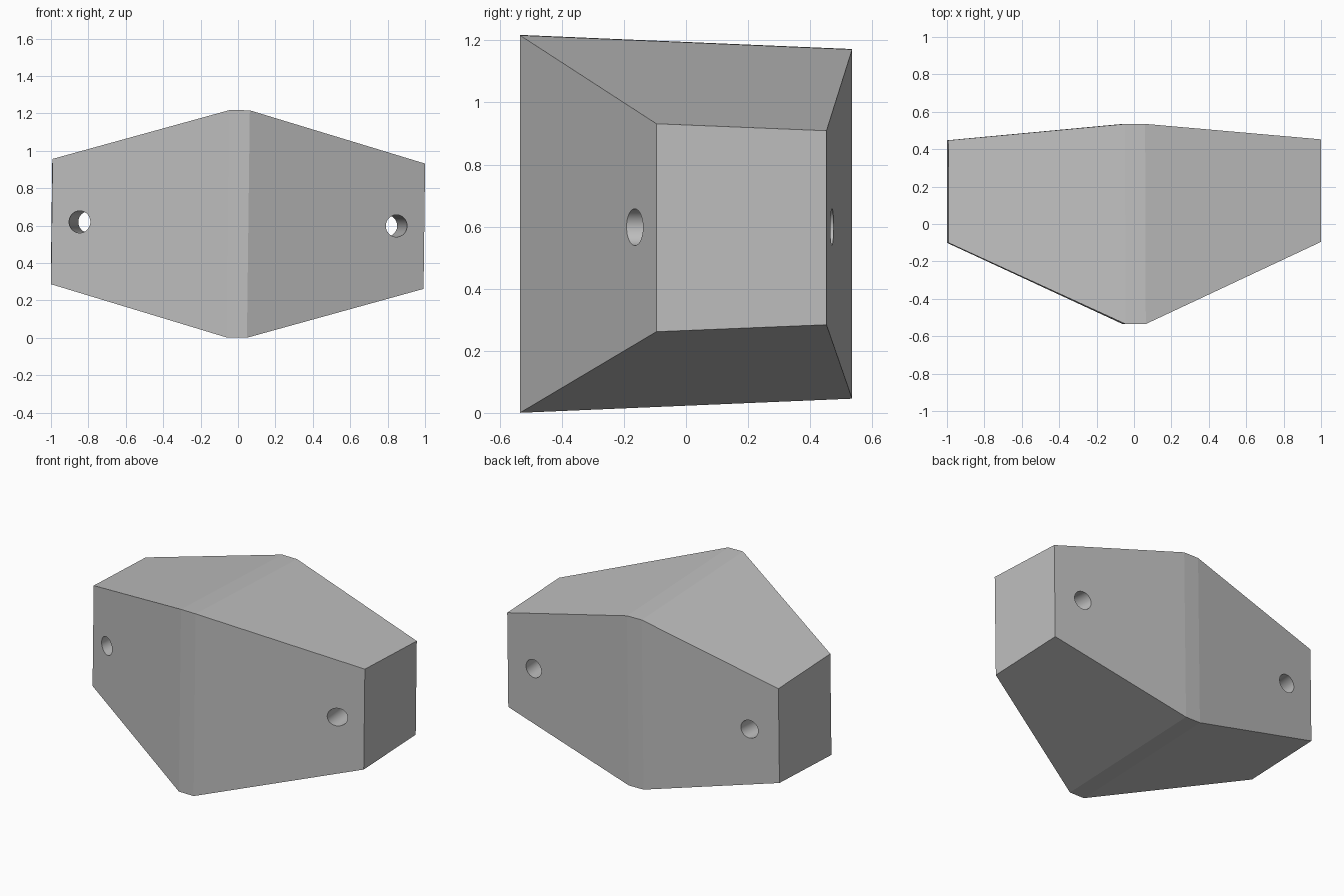
import bpy, bmesh, math
from mathutils import Vector, Matrix

if "Cube" in bpy.data.objects:
    bpy.data.objects.remove(bpy.data.objects["Cube"], do_unlink=True)

grey = bpy.data.materials.new("plain_grey")
grey.use_nodes = True
colour = (0.52, 0.52, 0.52, 1)
grey.diffuse_color = colour
grey.node_tree.nodes["Principled BSDF"].inputs["Base Color"].default_value = colour


def make_object(name, bm):
    bmesh.ops.recalc_face_normals(bm, faces=bm.faces[:])
    mesh = bpy.data.meshes.new(name)
    bm.to_mesh(mesh)
    bm.free()
    mesh.materials.append(grey)
    obj = bpy.data.objects.new(name, mesh)
    bpy.context.collection.objects.link(obj)
    return obj


# Body: trapezoid sections, tall at the flat middle ridge, small at the ends
END = (0.996, -0.098, 0.335, 0.45, 0.3125)
MID = (0.054, -0.535, 0.608, 0.535, 0.5625)

bm = bmesh.new()
rings = []
for side, section in ((-1, END), (-1, MID), (1, MID), (1, END)):
    x, front_y, front_h, back_y, back_h = section
    corners = ((front_y, -front_h), (front_y, front_h),
               (back_y, back_h), (back_y, -back_h))
    rings.append([bm.verts.new((side * x, y, z)) for y, z in corners])
for a, b in zip(rings, rings[1:]):
    for i in range(4):
        j = (i + 1) % 4
        bm.faces.new((a[i], a[j], b[j], b[i]))
bm.faces.new(rings[0])
bm.faces.new(rings[-1])
body = make_object("tapered_block", bm)

# Holes: bored square to the slanted back faces, near each end
for side in (-1, 1):
    front = Vector((side * 0.847, -0.168, 0))
    back = Vector((side * 0.793, 0.465, 0))
    axis = back - front
    turn = axis.to_track_quat('Z', 'Y').to_matrix().to_4x4()
    bm = bmesh.new()
    bmesh.ops.create_cone(bm, cap_ends=True, segments=48, radius1=0.059,
                          radius2=0.059, depth=1.2,
                          matrix=Matrix.Translation((front + back) / 2) @ turn)
    for face in bm.faces:
        face.smooth = len(face.verts) == 4
    cutter = make_object("hole_cutter", bm)
    cutter.hide_render = True
    mod = body.modifiers.new("hole", 'BOOLEAN')
    mod.operation = 'DIFFERENCE'
    mod.solver = 'EXACT'
    mod.object = cutter
    bpy.context.view_layer.objects.active = body
    bpy.ops.object.modifier_apply(modifier=mod.name)
    bpy.data.objects.remove(cutter, do_unlink=True)

# The whole block leans very slightly
body.data.transform(Matrix.Translation((0, 0, 0.609))
                    @ Matrix.Rotation(math.radians(0.15), 4, 'Z')
                    @ Matrix.Rotation(math.radians(0.72), 4, 'Y'))
body.data.update()
